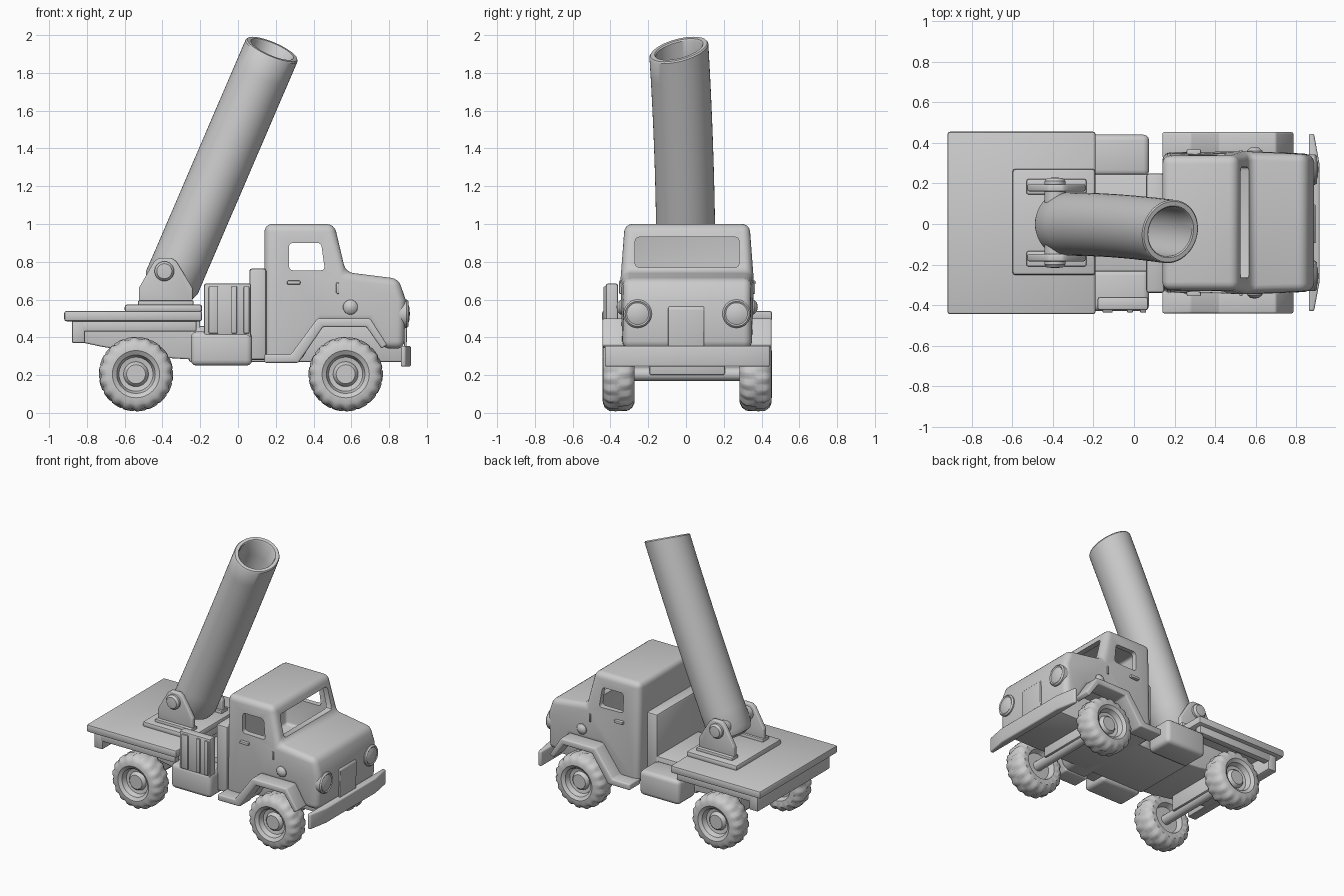
import bpy, bmesh, math
from mathutils import Vector

if "Cube" in bpy.data.objects:
    bpy.data.objects.remove(bpy.data.objects["Cube"])

C = 0.006  # sideways centre of the truck


def finish(name, bm, bevel=0.0, segs=3, cutters=()):
    bmesh.ops.remove_doubles(bm, verts=bm.verts, dist=1e-5)
    bmesh.ops.recalc_face_normals(bm, faces=bm.faces)
    me = bpy.data.meshes.new(name)
    bm.to_mesh(me)
    bm.free()
    ob = bpy.data.objects.new(name, me)
    bpy.context.collection.objects.link(ob)
    bpy.ops.object.select_all(action='DESELECT')
    ob.select_set(True)
    bpy.context.view_layer.objects.active = ob
    if bevel:
        m = ob.modifiers.new("bevel", 'BEVEL')
        m.width, m.segments, m.angle_limit = bevel, segs, math.radians(25)
        m.limit_method = 'ANGLE'
        bpy.ops.object.modifier_apply(modifier=m.name)
    for c in cutters:
        m = ob.modifiers.new("cut", 'BOOLEAN')
        m.operation, m.solver, m.object = 'DIFFERENCE', 'EXACT', c
        bpy.ops.object.modifier_apply(modifier=m.name)
        bpy.data.objects.remove(c)
    bpy.ops.object.shade_smooth_by_angle(angle=math.radians(35))
    return ob


def prism(name, pts, lo, hi, bevel=0.0, axis='y', taper=None, segs=3, cutters=()):
    """Extrude an xz outline along y, or an xy outline along z."""
    bm = bmesh.new()
    make = (lambda a, b, d: (a, d, b)) if axis == 'y' else (lambda a, b, d: (a, b, d))
    face = bm.faces.new([bm.verts.new(make(a, b, lo)) for a, b in pts])
    ext = bmesh.ops.extrude_face_region(bm, geom=[face])
    for v in ext['geom']:
        if isinstance(v, bmesh.types.BMVert):
            v.co[1 if axis == 'y' else 2] = hi
    if taper:
        for v in bm.verts:
            v.co.y = C + (v.co.y - C) * taper(v.co)
    return finish(name, bm, bevel, segs, cutters)


def box(name, x, y, z, bevel=0.01, segs=2):
    return prism(name, [(x[0], z[0]), (x[1], z[0]), (x[1], z[1]), (x[0], z[1])],
                 y[0], y[1], bevel, segs=segs)


def lathe(name, profile, segs, place):
    """Revolve (radius, height) points; place() maps them into space."""
    bm = bmesh.new()
    rings = [[bm.verts.new(place(r, h, i)) for i in range(segs)] for r, h in profile]
    for a, b in zip(rings, rings[1:]):
        for i in range(segs):
            j = (i + 1) % segs
            bm.faces.new((a[i], a[j], b[j], b[i]))
    bmesh.ops.dissolve_degenerate(bm, edges=bm.edges, dist=1e-6)
    return finish(name, bm)


def side(s, a, b):
    """y range between distances a and b on side s."""
    return sorted((C + s * a, C + s * b))


# cab and hood shell, hollowed with window openings
cavity = prism("cavity_cutter", [(0.18, 0.55), (0.18, 0.96), (0.48, 0.96), (0.53, 0.74), (0.53, 0.55)],
               C - 0.30, C + 0.30, 0.02)
side_window = prism("side_window_cutter", [(0.27, 0.755), (0.46, 0.755), (0.44, 0.90), (0.27, 0.90)],
                    -0.6, 0.6, 0.02)
windshield = box("windshield_cutter", (0.44, 0.75), (C - 0.275, C + 0.275), (0.77, 0.93), 0.02)
for cutter in (cavity, side_window, windshield):
    cutter.hide_render = True


def cab_taper(co):
    return 0.95 if co.z > 0.9 else (0.97 if co.x > 0.8 else 1.0)


prism("cab", [(0.14, 0.27), (0.14, 1.0), (0.51, 1.0), (0.57, 0.745), (0.85, 0.71), (0.887, 0.60),
              (0.88, 0.34), (0.77, 0.34), (0.69, 0.48), (0.45, 0.48), (0.33, 0.27)],
      C - 0.348, C + 0.348, 0.04, taper=cab_taper, segs=4, cutters=(cavity, side_window, windshield))
prism("grille", [(0.88, 0.35), (0.893, 0.35), (0.896, 0.55), (0.88, 0.57)], C - 0.1, C + 0.09, 0.005)

# bumper with swept ends
prism("bumper", [(0.862, -0.43), (0.888, -0.43), (0.916, -0.28), (0.916, 0.29),
                 (0.888, 0.445), (0.862, 0.445)], 0.245, 0.355, 0.01, axis='z')

# chassis, rear subframe and bed
box("chassis", (-0.26, 0.87), (C - 0.24, C + 0.24), (0.27, 0.46))
prism("rear_subframe", [(-0.86, 0.50), (-0.86, 0.38), (-0.72, 0.35), (-0.36, 0.29), (-0.2, 0.28), (-0.2, 0.50)],
      C - 0.24, C + 0.24, 0.01)
box("bed", (-0.92, -0.19), (-0.445, 0.455), (0.485, 0.54), 0.012)
box("bed_rear_beam", (-0.88, -0.81), (C - 0.42, C + 0.42), (0.37, 0.49))

# barrel mount plate
box("mount_plate", (-0.60, -0.19), (-0.252, 0.272), (0.53, 0.575), 0.015)

# parts repeated on both sides
for s, tag in ((-1, "right"), (1, "left")):
    prism("fender_" + tag, [(0.14, 0.31), (0.28, 0.31), (0.42, 0.50), (0.70, 0.50), (0.79, 0.36),
                            (0.76, 0.34), (0.68, 0.455), (0.45, 0.455), (0.32, 0.265), (0.14, 0.265)],
          *side(s, 0.32, 0.447), 0.01)
    box("bed_skirt_" + tag, (-0.86, -0.22), side(s, 0.37, 0.42), (0.43, 0.49), 0.008)
    box("fuel_tank_" + tag, (-0.25, 0.075), side(s, 0.23, 0.435), (0.25, 0.43), 0.03, 3)
    prism("barrel_bracket_" + tag, [(-0.525, 0.57), (-0.525, 0.66), (-0.445, 0.80), (-0.42, 0.82),
                                    (-0.35, 0.82), (-0.325, 0.80), (-0.24, 0.66), (-0.24, 0.57)],
          *side(s, 0.155, 0.19), 0.008)
    box("bracket_foot_" + tag, (-0.53, -0.235), side(s, 0.14, 0.215), (0.565, 0.595), 0.008)
    lathe("pivot_" + tag, [(0, 0.10), (0.052, 0.10), (0.052, 0.205), (0.04, 0.22), (0, 0.224)], 24,
          lambda r, h, i: (-0.39 + r * math.cos(i * math.tau / 24), C + s * h,
                           0.75 + r * math.sin(i * math.tau / 24)))
    lathe("headlight_" + tag, [(0, 0.85), (0.075, 0.85), (0.075, 0.893), (0.066, 0.903), (0.058, 0.898),
                               (0.035, 0.907), (0, 0.91)], 32,
          lambda r, h, i: (h, C + s * 0.262 + r * math.cos(i * math.tau / 32),
                           0.525 + r * math.sin(i * math.tau / 32)))
    lathe("side_lamp_" + tag, [(0, 0.33), (0.042, 0.33), (0.038, 0.355), (0.022, 0.37), (0, 0.374)], 24,
          lambda r, h, i: (0.595 + r * math.cos(i * math.tau / 24), C + s * h,
                           0.56 + r * math.sin(i * math.tau / 24)))
    box("door_handle_" + tag, (0.26, 0.33), side(s, 0.33, 0.362), (0.68, 0.70), 0.005)
    box("door_hinge_" + tag, (0.52, 0.535), side(s, 0.33, 0.36), (0.63, 0.69), 0.005)

# equipment behind the cab
box("cab_back_panel", (0.06, 0.15), (-0.34, 0.25), (0.28, 0.765), 0.015)
box("side_locker", (-0.18, 0.07), (-0.425, -0.36), (0.40, 0.685), 0.012)
for x, w in ((-0.13, 0.05), (-0.02, 0.03), (0.045, 0.03)):
    box("locker_rib", (x - w / 2, x + w / 2), (-0.437, -0.40), (0.42, 0.67), 0.006)

# wheels with chunky tread, and axles
TYRE = [(0, 0.055), (0.05, 0.055), (0.06, 0.045), (0.066, 0.03), (0.09, 0.035), (0.102, 0.07), (0.125, 0.085),
        (0.155, 0.083), (0.178, 0.072), (0.194, 0.05), (0.197, 0.012), (0.197, -0.012), (0.194, -0.05),
        (0.178, -0.072), (0.15, -0.085), (0.11, -0.08), (0.095, -0.04), (0, -0.04)]
for x, where in ((0.57, "front"), (-0.54, "rear")):
    for s, tag in ((-1, "right"), (1, "left")):
        def on_wheel(r, h, i):
            phase = 0 if h > 0 else 2
            if r > 0.17 and (i + phase) % 4 < 2:
                r -= 0.009
            a = i * math.tau / 72
            return (x + r * math.cos(a), C + s * (0.363 + h), 0.205 + r * math.sin(a))
        lathe(where + "_wheel_" + tag, TYRE, 72, on_wheel)
    lathe(where + "_axle", [(0, -0.34), (0.035, -0.34), (0.035, 0.34), (0, 0.34)], 20,
          lambda r, h, i: (x + r * math.cos(i * math.tau / 20), C + h, 0.205 + r * math.sin(i * math.tau / 20)))
    box(where + "_axle_mount", (x - 0.05, x + 0.05), (C - 0.2, C + 0.2), (0.2, 0.34))

# slanted open barrel, bending slightly sideways toward the muzzle
L = 1.344
AXIS = Vector((0.395, 0, 0.919))
ACROSS = Vector((0.919, 0, -0.395))


def on_barrel(r, h, i):
    a = i * math.tau / 48
    u, y = r * 0.955 * math.cos(a), r * math.sin(a)
    q = max(h, 0) ** 2 / L ** 2
    p = Vector((-0.35, 0, 0.69)) + AXIS * (h + 0.25 * y * q) + ACROSS * u
    p.y = y - 0.038 * q
    return p


steps = [L * k / 10 for k in range(1, 10)]
outer = [(0, -0.06), (0.10, -0.06), (0.14, -0.04), (0.157, 0.0)] + [(0.156, h) for h in steps]
rim = [(0.156, L - 0.008), (0.150, L), (0.128, L), (0.122, L - 0.008)]
bore = [(0.122, h) for h in reversed(steps[1:])] + [(0, steps[1])]
lathe("barrel", outer + rim + bore, 48, on_barrel)
